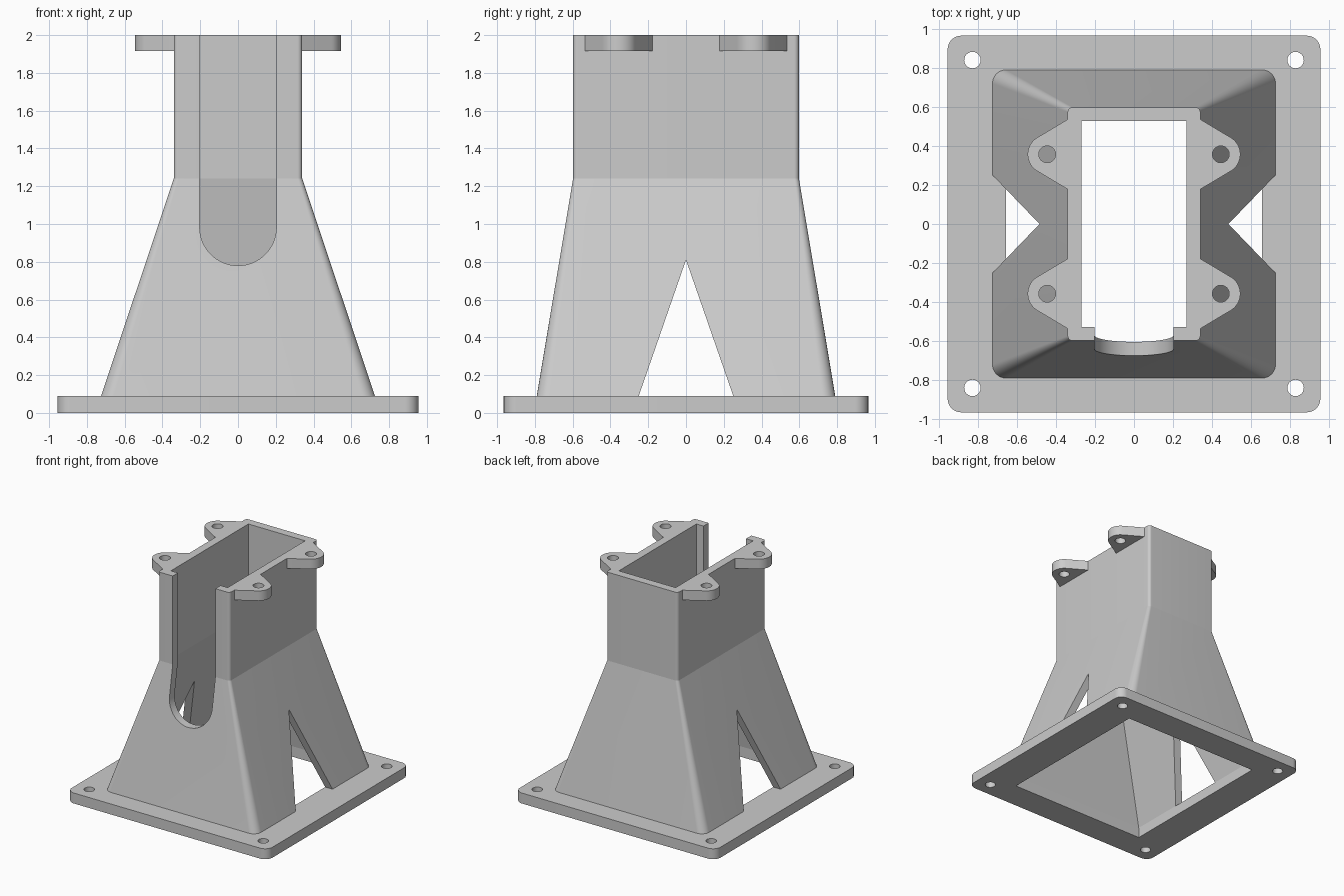
import bpy, bmesh
from math import sin, cos, radians, pi

cube = bpy.data.objects.get("Cube")
if cube:
    bpy.data.objects.remove(cube, do_unlink=True)

grey = bpy.data.materials.new("plain grey")
grey.use_nodes = True
grey.diffuse_color = (0.6, 0.6, 0.6, 1)
grey.node_tree.nodes["Principled BSDF"].inputs["Base Color"].default_value = (0.6, 0.6, 0.6, 1)


def loft(name, rings):
    """Closed solid through rings of equal point count."""
    bm = bmesh.new()
    loops = [[bm.verts.new(p) for p in ring] for ring in rings]
    n = len(loops[0])
    for a, b in zip(loops, loops[1:]):
        for i in range(n):
            j = (i + 1) % n
            bm.faces.new((a[i], a[j], b[j], b[i]))
    bm.faces.new(loops[0][::-1])
    bm.faces.new(loops[-1])
    bmesh.ops.recalc_face_normals(bm, faces=bm.faces)
    mesh = bpy.data.meshes.new(name)
    bm.to_mesh(mesh)
    bm.free()
    mesh.materials.append(grey)
    obj = bpy.data.objects.new(name, mesh)
    bpy.context.collection.objects.link(obj)
    return obj


def rect(hx, hy, z, r=0, steps=12):
    """Rectangle ring with optional rounded corners."""
    if not r:
        return [(hx, hy, z), (-hx, hy, z), (-hx, -hy, z), (hx, -hy, z)]
    pts = []
    for k, (sx, sy) in enumerate([(1, 1), (-1, 1), (-1, -1), (1, -1)]):
        for i in range(steps + 1):
            a = pi / 2 * (k + i / steps)
            pts.append((sx * (hx - r) + r * cos(a), sy * (hy - r) + r * sin(a), z))
    return pts


def arc(cx, cy, r, start, end, steps):
    angles = [radians(start + (end - start) * i / steps) for i in range(steps + 1)]
    return [(cx + r * cos(a), cy + r * sin(a)) for a in angles]


def prism(name, outline, z0, z1):
    return loft(name, [[(x, y, z) for x, y in outline] for z in (z0, z1)])


def hole(x, y, r, z0, z1):
    return prism("hole_cutter", arc(x, y, r, 0, 352.5, 47), z0, z1)


def cut(obj, cutters):
    """Subtract each cutter, then remove it."""
    bpy.context.view_layer.objects.active = obj
    for c in cutters:
        c.hide_render = True
        mod = obj.modifiers.new("cut", "BOOLEAN")
        mod.operation, mod.solver, mod.object = "DIFFERENCE", "EXACT", c
        bpy.ops.object.modifier_apply(modifier=mod.name)
        bpy.data.objects.remove(c, do_unlink=True)


def smooth(obj):
    bpy.ops.object.select_all(action="DESELECT")
    obj.select_set(True)
    bpy.context.view_layer.objects.active = obj
    bpy.ops.object.shade_smooth_by_angle(angle=radians(9))


corners = [(sx, sy) for sx in (-1, 1) for sy in (-1, 1)]
PLATE, BEND, TOP = 0.09, 1.24, 2.0

# Base plate with a rectangular opening and four screw holes
plate = loft("base_plate", [rect(0.955, 0.965, z, 0.07) for z in (0, PLATE)])
cut(plate, [loft("opening_cutter", [rect(0.655, 0.72, z) for z in (-0.1, 0.2)])]
    + [hole(sx * 0.828, sy * 0.84, 0.042, -0.1, 0.2) for sx, sy in corners])
smooth(plate)

# Hollow tower: flared skirt below, straight duct above
tower = loft("tower_shell", [rect(0.725, 0.79, PLATE, 0.07),
                             rect(0.34, 0.598, BEND, 0.025),
                             rect(0.34, 0.598, TOP, 0.025)])
cavity = loft("cavity_cutter", [rect(0.655, 0.72, -0.1), rect(0.655, 0.72, PLATE),
                                rect(0.27, 0.527, BEND), rect(0.27, 0.527, 2.2)])

# Round-bottomed slot in the front wall
slot_outline = arc(0, 0.983, 0.203, 180, 360, 32) + [(0.203, 2.2), (-0.203, 2.2)]
slot = loft("slot_cutter", [[(x, y, z) for x, z in slot_outline] for y in (-1.2, -0.3)])

# Triangular windows through both side walls
triangle = [(-0.264, 0.05), (0.264, 0.05), (0, 0.81)]
window = loft("window_cutter", [[(x, y, z) for y, z in triangle] for x in (-1.2, 1.2)])
cut(tower, [cavity, slot, window])
smooth(tower)

# Four mounting ears at the top edge
for sx, sy in corners:
    name = ("left" if sx > 0 else "right") + ("_back" if sy > 0 else "_front") + "_ear"
    outline = ([(0.335, 0.178), (0.34, 0.178)] + arc(0.445, 0.357, 0.1, -60, 60, 20)
               + [(0.34, 0.536), (0.335, 0.536)])
    ear = prism(name, [(sx * x, sy * y) for x, y in outline], 1.915, TOP)
    cut(ear, [hole(sx * 0.445, sy * 0.357, 0.043, 1.8, 2.1)])
    smooth(ear)
